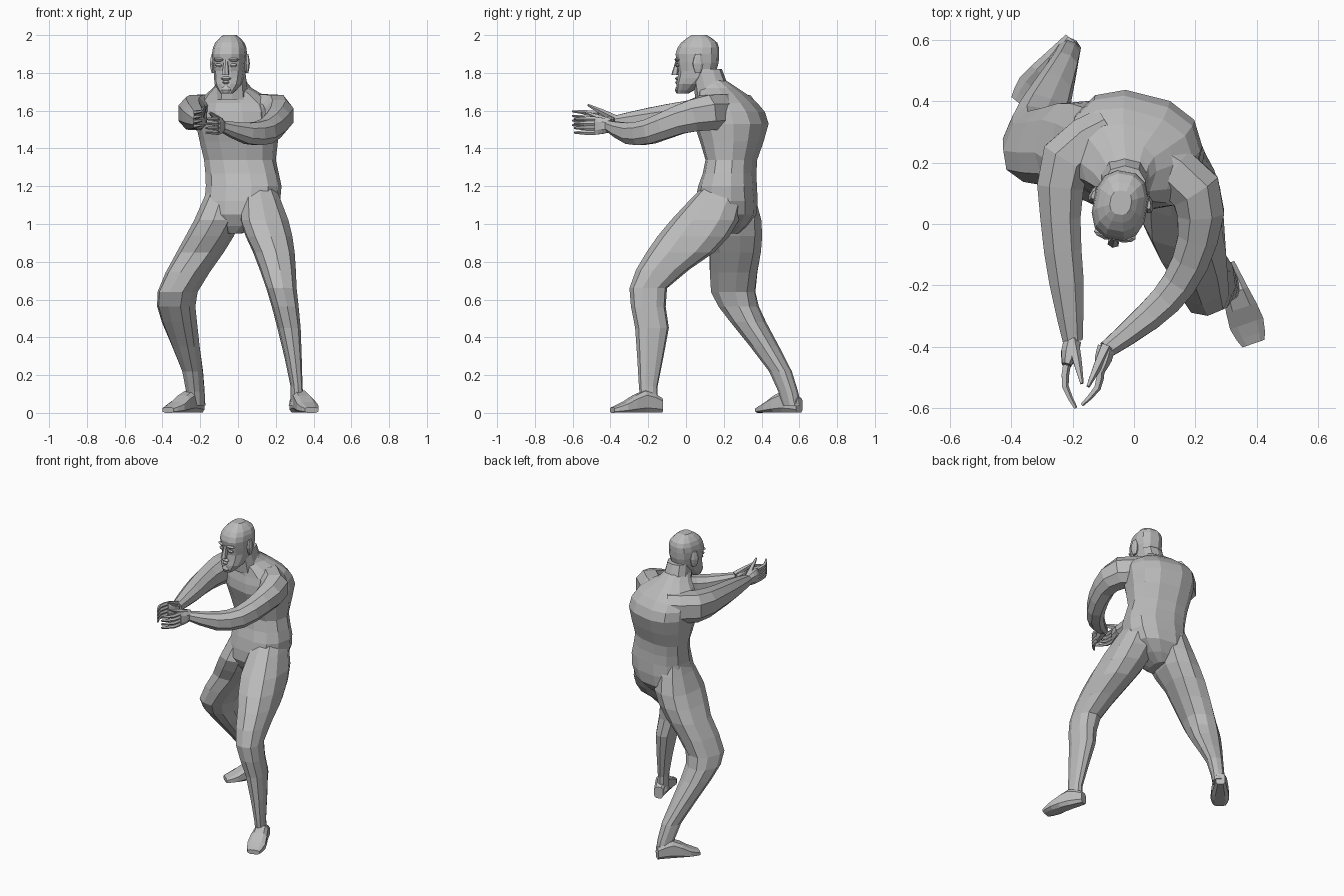
import bpy
import bmesh
from math import sin, cos, pi, copysign
from mathutils import Vector

if "Cube" in bpy.data.objects:
    bpy.data.objects.remove(bpy.data.objects["Cube"])

GREY = (0.5, 0.5, 0.5, 1)
skin = bpy.data.materials.new("plain grey")
skin.use_nodes = True
skin.diffuse_color = GREY
skin.node_tree.nodes["Principled BSDF"].inputs["Base Color"].default_value = GREY
UP = Vector((0, 0, 1))


def refine(rows):
    """Insert a smoothly interpolated row between each pair of rows."""
    last = len(rows) - 1
    result = []
    for i in range(last):
        before, start = rows[max(i - 1, 0)], rows[i]
        end, after = rows[i + 1], rows[min(i + 2, last)]
        middle = [(9 * (b + c) - a - d) / 16
                  for a, b, c, d in zip(before, start, end, after)]
        result += [start, middle]
    return result + [rows[last]]


def section(centre, across, along, width, depth, sides, power):
    """Rounded cross-section spanned by two directions."""
    points = []
    for i in range(sides):
        angle = 2 * pi * (i + 0.5) / sides
        c, s = cos(angle), sin(angle)
        c = copysign(abs(c) ** power, c)
        s = copysign(abs(s) ** power, s)
        points.append(Vector(centre) + across * width * c + along * depth * s)
    return points


def skin_rings(name, rings):
    """Bridge consecutive rings with quads and cap both ends."""
    bm = bmesh.new()
    loops = [[bm.verts.new(point) for point in ring] for ring in rings]
    count = len(loops[0])
    for lower, upper in zip(loops, loops[1:]):
        for i in range(count):
            j = (i + 1) % count
            bm.faces.new((lower[i], lower[j], upper[j], upper[i]))
    bm.faces.new(loops[0])
    bm.faces.new(loops[-1])
    bmesh.ops.recalc_face_normals(bm, faces=bm.faces)
    mesh = bpy.data.meshes.new(name)
    bm.to_mesh(mesh)
    bm.free()
    mesh.materials.append(skin)
    obj = bpy.data.objects.new(name, mesh)
    bpy.context.collection.objects.link(obj)
    return obj


def stack(name, rows, sides=10, first_turn=0.0, last_turn=0.0):
    """Level rings given as x, y, z, half width, half depth."""
    rows = refine(rows)
    rings = []
    for i, (x, y, z, width, depth) in enumerate(rows):
        turn = first_turn + (last_turn - first_turn) * i / (len(rows) - 1)
        across = Vector((cos(turn), sin(turn), 0))
        rings.append(section((x, y, z), across, UP.cross(across),
                             width, depth, sides, 0.8))
    return skin_rings(name, rings)


def tube(name, rows, sides=8, power=0.85, level=False):
    """Rings across a path given as x, y, z, half width, half height."""
    rows = refine(rows)
    path = [Vector(row[:3]) for row in rows]
    rings = []
    for i, (point, row) in enumerate(zip(path, rows)):
        heading = path[min(i + 1, len(path) - 1)] - path[max(i - 1, 0)]
        if level:
            heading.z = 0
        heading.normalize()
        across = heading.cross(UP).normalized()
        rings.append(section(point, across, across.cross(heading),
                             row[3], row[4], sides, power))
    return skin_rings(name, rings)


# Torso, twisted so the left shoulder leads
stack("torso", [
    (-.02, .2, .95, .04, .08), (.01, .21, 1.05, .18, .16),
    (.03, .22, 1.2, .2, .15), (.01, .24, 1.34, .19, .13),
    (0, .24, 1.53, .22, .19), (-.01, .22, 1.64, .2, .15),
    (-.03, .17, 1.72, .1, .1), (-.03, .13, 1.76, .07, .08)], 12, -.1, -.35)
stack("neck", [(-.03, .15, 1.66, .09, .1), (-.03, .11, 1.82, .07, .08)])

# Legs in a wide stance
stack("left_leg", [
    (.11, .21, 1.22, .08, .1), (.14, .1, 1.02, .13, .18),
    (.19, -.03, .85, .11, .18), (.23, -.2, .66, .08, .1),
    (.27, -.18, .45, .06, .09), (.31, -.2, .14, .03, .05),
    (.31, -.19, .04, .04, .05)], 10, 0, .2)
stack("right_leg", [
    (-.07, .24, 1.22, .08, .1), (-.11, .23, 1.02, .12, .17),
    (-.2, .26, .85, .12, .14), (-.32, .25, .64, .1, .12),
    (-.31, .33, .48, .09, .09), (-.24, .5, .22, .05, .06),
    (-.22, .56, .04, .04, .05)], 10, 0, -.7)


def foot(name, heel, toe):
    """Flat-soled foot from heel to toe, highest at the instep."""
    heel, toe = Vector(heel), Vector(toe)
    rows = []
    for t, width, height in ((0, .03, .04), (.35, .045, .06),
                             (.75, .06, .03), (1, .04, .015)):
        spot = heel.lerp(toe, t)
        rows.append((spot.x, spot.y, height, width, height))
    tube(name, rows, power=0.6, level=True)


foot("left_foot", (.3, -.13), (.39, -.39))
foot("right_foot", (-.2, .6), (-.37, .39))

# Arms reaching forward
tube("right_arm", [
    (-.08, .31, 1.59, .08, .1), (-.22, .21, 1.59, .09, .1),
    (-.24, .02, 1.58, .07, .08), (-.22, -.19, 1.56, .06, .06),
    (-.2, -.38, 1.54, .035, .035)])
tube("left_arm", [
    (.06, .22, 1.59, .08, .1), (.2, .11, 1.59, .09, .1),
    (.21, -.04, 1.55, .07, .08), (.15, -.19, 1.49, .06, .07),
    (.05, -.3, 1.48, .05, .06), (-.09, -.41, 1.52, .03, .03)])


def hand(side, outward, wrist, knuckle, tip, thumb_tip):
    """Cupped palm with four curled fingers and a thumb."""
    wrist, knuckle, tip, thumb_tip = map(Vector, (wrist, knuckle, tip, thumb_tip))
    bend = knuckle.lerp(tip, 0.5)
    bend.x += outward
    tube(side + "_palm", [(*wrist, .03, .035), (*wrist.lerp(knuckle, .5), .03, .045),
                          (*knuckle, .016, .05)])
    for i in range(4):
        spread = UP * (1.5 - i) * .024
        rows = [(*(joint + spread), radius, radius)
                for joint, radius in ((knuckle, .014), (bend, .012), (tip, .006))]
        tube(f"{side}_finger_{i + 1}", rows, 5)
    root = wrist + UP * .02
    rows = [(*root.lerp(thumb_tip, t), radius, radius)
            for t, radius in ((0, .02), (.5, .015), (1, .006))]
    tube(side + "_thumb", rows, 5)


hand("right", -.02, (-.2, -.38, 1.54), (-.22, -.46, 1.55),
     (-.19, -.6, 1.56), (-.17, -.52, 1.63))
hand("left", .02, (-.09, -.4, 1.52), (-.11, -.48, 1.52),
     (-.17, -.59, 1.52), (-.15, -.53, 1.59))

# Head parts are built around the skull axis, then turned to the right
head = [stack("head", [
    (0, -.08, 1.69, .03, .03), (0, -.04, 1.74, .07, .07),
    (0, 0, 1.81, .08, .1), (0, 0, 1.9, .09, .115),
    (0, .01, 1.96, .075, .095), (0, .01, 2, .035, .04)], 12)]
head.append(stack("nose", [(0, -.12, 1.79, .02, .02),
                           (0, -.105, 1.87, .01, .01)], 6))


def lump(name, x, y, z, width, depth, height, turn=0.0):
    """Small faceted swelling on the head."""
    rows = [(x, y, z + end * height, width * fit, depth * fit)
            for end, fit in ((-1, .5), (0, 1), (1, .5))]
    head.append(stack(name, rows, 8, turn, turn))


lump("upper_lip", 0, -.1, 1.77, .03, .02, .01)
lump("lower_lip", 0, -.1, 1.75, .02, .02, .01)
lump("chin", 0, -.1, 1.71, .03, .02, .02)
for side, s in (("left", 1), ("right", -1)):
    turn = s * .3
    lump(side + "_brow", s * .04, -.1, 1.87, .03, .015, .01, turn)
    lump(side + "_eye", s * .04, -.1, 1.84, .02, .01, .01, turn)
    lump(side + "_ear", s * .09, .02, 1.85, .015, .03, .05, turn)
for obj in head:
    obj.location = (-.045, .06, 0)
    obj.rotation_euler.z = -.18
